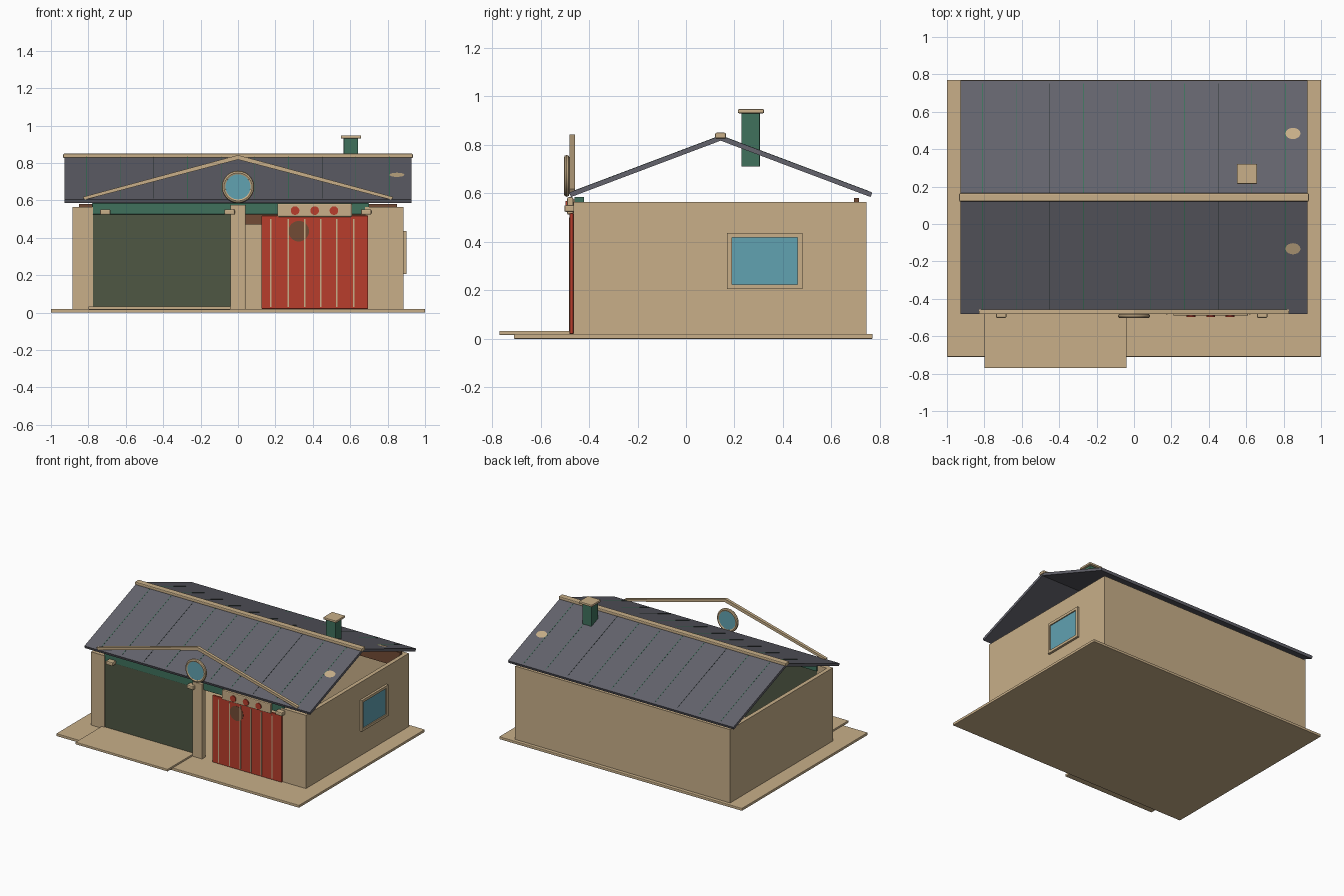
import bpy, math
from mathutils import Vector, Matrix

if "Cube" in bpy.data.objects:
    bpy.data.objects.remove(bpy.data.objects["Cube"])

def mat(name, c):
    m = bpy.data.materials.new(name)
    m.diffuse_color = (*c, 1)
    m.use_nodes = True
    m.node_tree.nodes["Principled BSDF"].inputs["Base Color"].default_value = m.diffuse_color
    return m

TAN = mat("tan", (0.58, 0.43, 0.25))
GREY = mat("roof grey", (0.125, 0.125, 0.15))
RED = mat("barn red", (0.48, 0.048, 0.025))
GREEN = mat("trim green", (0.05, 0.165, 0.108))
BLUE = mat("glass blue", (0.12, 0.36, 0.44))
OLIVE = mat("dark olive", (0.077, 0.095, 0.056))
BROWN = mat("brown", (0.17, 0.07, 0.035))
DARK = mat("dark seam", (0.02, 0.03, 0.03))

def mesh(name, verts, faces, m, mw=None):
    me = bpy.data.meshes.new(name)
    me.from_pydata(verts, [], faces)
    me.materials.append(m)
    o = bpy.data.objects.new(name, me)
    if mw is not None:
        o.matrix_world = mw
    bpy.context.collection.objects.link(o)
    return o

def box(name, x, y, z, m, bevel=0, mw=None):
    v = [(a, b, c) for a in x for b in y for c in z]
    f = [(0, 1, 3, 2), (4, 6, 7, 5), (0, 4, 5, 1), (2, 3, 7, 6), (0, 2, 6, 4), (1, 5, 7, 3)]
    o = mesh(name, v, f, m, mw)
    if bevel:
        b = o.modifiers.new("bevel", 'BEVEL')
        b.width, b.segments = bevel, 2
    return o

def disc(name, x, z, r, y0, y1, m, rx=None, n=32):
    """Cylinder along y."""
    rx = rx or r
    ring = [(rx * math.cos(2 * math.pi * i / n), r * math.sin(2 * math.pi * i / n)) for i in range(n)]
    v = [(x + a, y, z + b) for y in (y0, y1) for a, b in ring]
    f = [tuple(range(n)), tuple(range(2 * n - 1, n - 1, -1))]
    f += [(i, i + n, (i + 1) % n + n, (i + 1) % n) for i in range(n)]
    return mesh(name, v, f, m)

# ground slab and driveway
box("ground_slab", (-1, 1), (-0.71, 0.77), (0, 0.02), TAN, 0.004)
box("driveway", (-0.8, -0.04), (-0.77, -0.455), (0.015, 0.033), TAN, 0.004)

# walls, open at the top
T = 0.03
box("left_wall", (-0.885, -0.885 + T), (-0.465, 0.745), (0.015, 0.565), TAN)
box("right_wall", (0.885 - T, 0.885), (-0.465, 0.745), (0.015, 0.565), TAN)
box("back_wall", (-0.885 + T, 0.885 - T), (0.745 - T, 0.745), (0.015, 0.565), TAN)
box("front_wall_left", (-0.885 + T, -0.775), (-0.465, -0.435), (0.015, 0.565), TAN)
box("front_wall_right", (0.68, 0.885 - T), (-0.465, -0.435), (0.015, 0.565), TAN)
box("centre_post", (-0.04, 0.04), (-0.48, -0.435), (0.015, 0.575), TAN, 0.004)
box("back_board", (-0.85, 0.85), (0.693, 0.713), (0.47, 0.58), BROWN)
box("front_header", (-0.78, 0.7), (-0.46, -0.42), (0.525, 0.585), GREEN, 0.003)
box("garage_door", (-0.78, -0.04), (-0.458, -0.44), (0.02, 0.528), OLIVE)

# red sliding door with battens
box("barn_door", (0.125, 0.695), (-0.48, -0.465), (0.02, 0.518), RED, 0.003)
for i, x in enumerate((0.176, 0.268, 0.356, 0.442, 0.528, 0.618)):
    box(f"door_groove_{i}", (x - 0.004, x + 0.004), (-0.483, -0.479), (0.03, 0.5), TAN)
disc("door_patch", 0.325, 0.435, 0.055, -0.482, -0.478, BROWN, 0.055)

# sign board with three red buttons
box("sign_board", (0.21, 0.61), (-0.49, -0.465), (0.512, 0.584), TAN, 0.006)
for i, x in enumerate((0.305, 0.41, 0.513)):
    disc(f"sign_button_{i}", x, 0.545, 0.023, -0.497, -0.489, RED)

# small wall lamps
for i, x in enumerate((-0.71, -0.045, 0.685)):
    box(f"lamp_{i}", (x - 0.028, x + 0.028), (-0.502, -0.458), (0.523, 0.552), TAN, 0.007)

# roof slopes with seams: local y runs down the slope
RIDGE_Y, RIDGE_Z, EAVE_Z = 0.143, 0.828, 0.594
for side, eave_y in (("front", -0.478), ("back", 0.765)):
    d = Vector((0, eave_y - RIDGE_Y, EAVE_Z - RIDGE_Z))
    L = d.length
    d.normalize()
    n = Vector((0, -d.z, d.y)) if d.y > 0 else Vector((0, d.z, -d.y))
    xa = d.cross(n)
    mw = Matrix((xa, d, n)).transposed().to_4x4()
    mw.translation = Vector((0, RIDGE_Y, RIDGE_Z))
    box(f"{side}_roof", (-0.928, 0.928), (0, L), (-0.01, 0.01), GREY, 0, mw)
    for i in range(10):
        x = -0.81 + 0.18 * i
        m = DARK if i in (2, 7) else GREEN
        box(f"{side}_roof_seam_{i}", (x - 0.002, x + 0.002), (0.02, L - 0.02), (0.005, 0.0108), m, 0, mw)
    # pale oval patch near the right end
    c, k = 0.85 * xa.x, (0.29 if side == "front" else 0.36)
    ov = [(c + 0.04 * math.cos(i * math.pi / 10), k + 0.032 * math.sin(i * math.pi / 10), 0.0115) for i in range(20)]
    mesh(f"{side}_roof_patch", ov, [tuple(range(20))], TAN, mw)
box("ridge_cap", (-0.935, 0.935), (0.12, 0.165), (0.826, 0.85), TAN, 0.006)

# chimney
box("chimney", (0.565, 0.642), (0.228, 0.305), (0.71, 0.932), GREEN, 0.003)
box("chimney_cap", (0.55, 0.658), (0.214, 0.322), (0.93, 0.947), TAN, 0.005)

# free-standing gable trim
for name, s in (("gable_trim_left", -1), ("gable_trim_right", 1)):
    prof = [(0, 0.818), (0, 0.842), (s * 0.83, 0.618), (s * 0.82, 0.603)]
    v = [(x, y, z) for y in (-0.48, -0.458) for x, z in prof]
    f = [(0, 1, 2, 3), (7, 6, 5, 4)] + [(i, i + 4, (i + 1) % 4 + 4, (i + 1) % 4) for i in range(4)]
    mesh(name, v, f, TAN)

# round window: ring and glass
bpy.ops.mesh.primitive_torus_add(location=(0, -0.492, 0.672), rotation=(math.pi / 2, 0, 0),
                                 major_radius=0.075, minor_radius=0.0115,
                                 major_segments=40, minor_segments=8)
ring = bpy.context.object
ring.name = "round_window_ring"
ring.data.materials.append(TAN)
bpy.ops.object.shade_smooth_by_angle()
disc("round_window_glass", 0, 0.672, 0.07, -0.5, -0.484, BLUE)

# right side window
box("side_window_glass", (0.88, 0.894), (0.185, 0.465), (0.22, 0.425), BLUE)
for i, (y, z) in enumerate((((0.17, 0.48), (0.205, 0.224)), ((0.17, 0.48), (0.418, 0.437)),
                            ((0.17, 0.19), (0.224, 0.418)), ((0.46, 0.48), (0.224, 0.418)))):
    box(f"side_window_frame_{i}", (0.88, 0.902), y, z, TAN)
